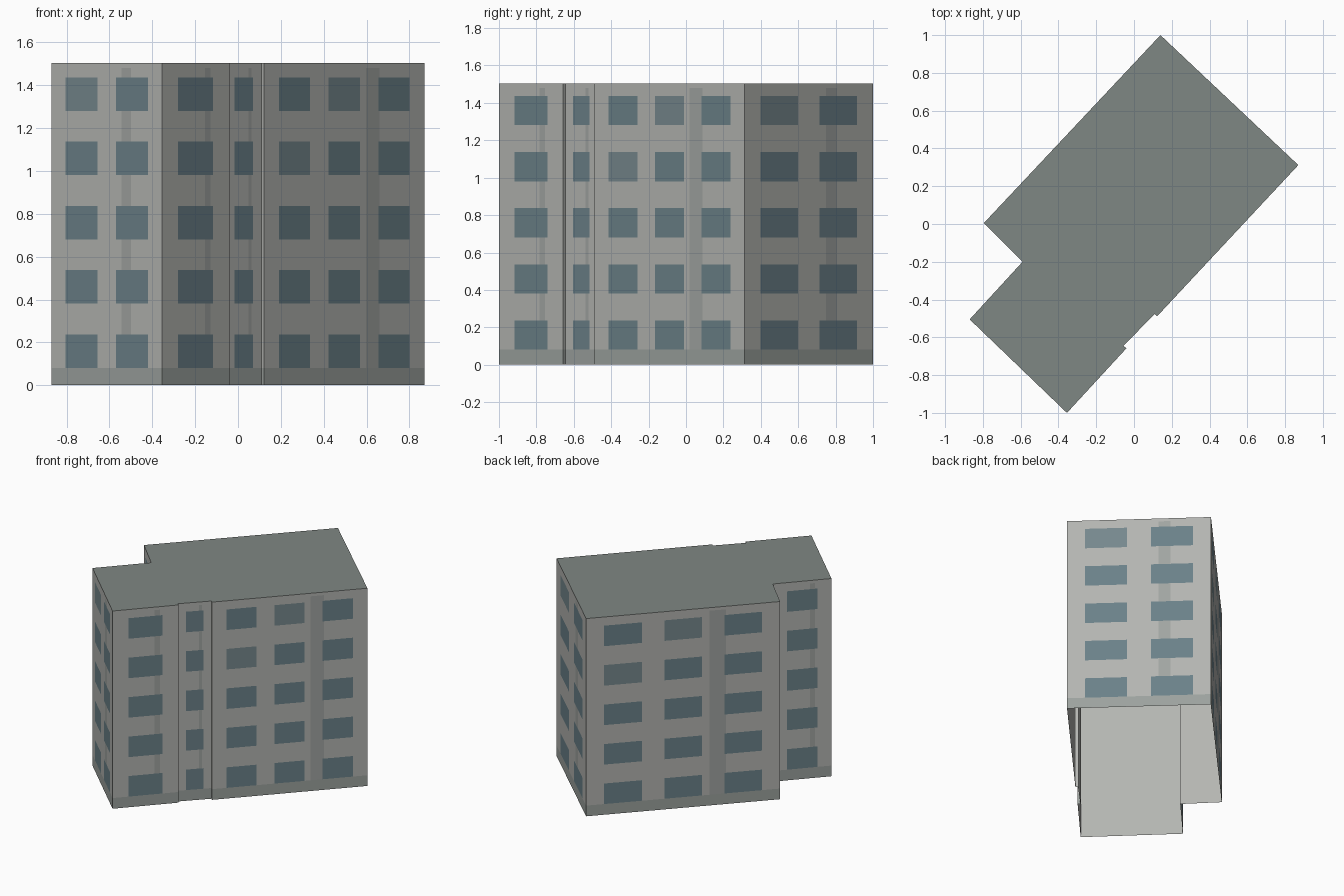
import bpy, bmesh
from mathutils import Vector

if "Cube" in bpy.data.objects:
    bpy.data.objects.remove(bpy.data.objects["Cube"])

HEIGHT, FLOORS, BASE = 1.503, 5, 0.081
STOREY = 0.3
PIPE = (0.635, 0.72)      # vertical strip, fraction of wall length
PIPE_TOP = 1.48
WINDOW_TOP = 0.237


def material(name, rgb):
    m = bpy.data.materials.new(name)
    m.diffuse_color = [c ** 2.2 for c in rgb] + [1]
    m.use_nodes = True
    m.node_tree.nodes["Principled BSDF"].inputs["Base Color"].default_value = m.diffuse_color
    return m


WALL = material("wall_plaster", (0.70, 0.705, 0.69))
GLASS = material("window_glass", (0.42, 0.505, 0.535))
PALE = material("pale_window_glass", (0.46, 0.53, 0.55))
STRIP = material("strip_grey", (0.625, 0.64, 0.63))
PLINTH = material("plinth_grey", (0.605, 0.63, 0.615))
ROOF = material("roof_grey", (0.495, 0.525, 0.51))
WALL_MATS = [WALL, GLASS, PALE, STRIP, PLINTH]

# Window spans along a wall, by number of windows, and the paler panes (column, floor)
SPANS = {0: [], 1: [(0.24, 0.76)],
         2: [(0.125, 0.415), (0.585, 0.875)],
         3: [(0.093, 0.287), (0.403, 0.597), (0.713, 0.907)]}
PALE_PANES = {0: [], 1: [], 2: [(0, 4)], 3: [(1, 4), (0, 3)]}

# Footprint corners, counter-clockwise, with the window count of the wall starting there
PLAN = [(-0.87, -0.505, 2), (-0.355, -1.0, 1), (-0.04, -0.658, 0), (-0.055, -0.645, 1),
        (0.11, -0.475, 0), (0.122, -0.489, 3), (0.87, 0.312, 2), (0.14, 1.0, 3),
        (-0.795, 0.005, 1), (-0.59, -0.20, 1)]


def finish(name, bm, mats):
    me = bpy.data.meshes.new(name)
    bm.to_mesh(me)
    bm.free()
    for m in mats:
        me.materials.append(m)
    ob = bpy.data.objects.new(name, me)
    bpy.context.collection.objects.link(ob)


def cell_material(u, z, count):
    if z < BASE:
        return 4
    floor = int(z / STOREY)
    if BASE < z - floor * STOREY < WINDOW_TOP:
        for col, (a, b) in enumerate(SPANS[count]):
            if a < u < b:
                return 2 if (col, floor) in PALE_PANES[count] else 1
    if count and PIPE[0] < u < PIPE[1] and z < PIPE_TOP:
        return 3
    return 0


def wall(name, p, q, count):
    """Flat wall divided into coloured cells: windows, strip and plinth."""
    us = sorted({0, 1, *(PIPE if count else ()), *(v for s in SPANS[count] for v in s)})
    zs = sorted({0, HEIGHT, PIPE_TOP,
                 *(f * STOREY + d for f in range(FLOORS) for d in (BASE, WINDOW_TOP))})
    bm = bmesh.new()
    grid = [[bm.verts.new((*p.lerp(q, u), z)) for z in zs] for u in us]
    for i in range(len(us) - 1):
        for j in range(len(zs) - 1):
            f = bm.faces.new((grid[i][j], grid[i + 1][j], grid[i + 1][j + 1], grid[i][j + 1]))
            f.material_index = cell_material((us[i] + us[i + 1]) / 2,
                                             (zs[j] + zs[j + 1]) / 2, count)
    finish(name, bm, WALL_MATS)


def inset_corner(i, d):
    """Footprint corner moved inwards by d from both of its walls."""
    a, b, c = (Vector(PLAN[(i + k) % len(PLAN)][:2]) for k in (-1, 0, 1))
    n1, n2 = (Vector((-e.y, e.x)).normalized() for e in (b - a, c - b))
    return b + (n1 + n2) * d / (1 + n1.dot(n2))


# Outer walls
for i, (x, y, count) in enumerate(PLAN):
    nx, ny, _ = PLAN[(i + 1) % len(PLAN)]
    wall(f"wall_{i + 1}", Vector((x, y)), Vector((nx, ny)), count)

# Plain inner face of the walls, seen through the open underside
bm = bmesh.new()
ring = [[bm.verts.new((*inset_corner(i, 0.002), z)) for z in (0, HEIGHT - 0.001)]
        for i in range(len(PLAN))]
for (a0, a1), (b0, b1) in zip(ring, ring[1:] + ring[:1]):
    bm.faces.new((a0, a1, b1, b0))
finish("inner_wall_lining", bm, [WALL])

# Flat roof with the outline of the footprint
bm = bmesh.new()
cap = bm.faces.new([bm.verts.new((x, y, HEIGHT)) for x, y, _ in PLAN])
bmesh.ops.triangulate(bm, faces=[cap])
finish("flat_roof", bm, [ROOF])
